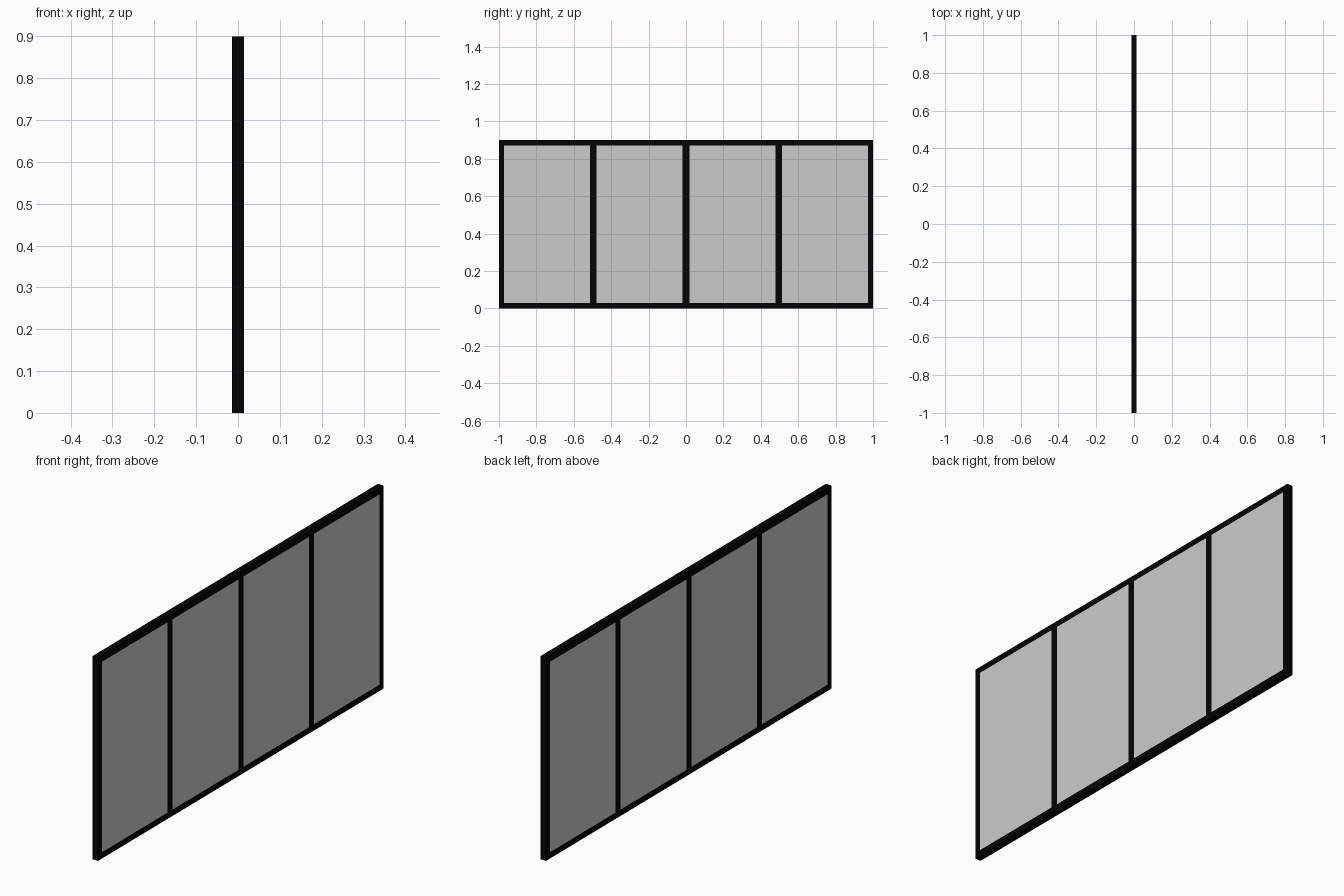
import bpy

if "Cube" in bpy.data.objects:
    bpy.data.objects.remove(bpy.data.objects["Cube"])

T = 0.028            # depth along x
H = 0.9              # overall height
EDGE = 0.028         # outer frame bar width
POST = 0.036         # inner post width


def material(name, color):
    m = bpy.data.materials.new(name)
    m.diffuse_color = color
    m.use_nodes = True
    m.node_tree.nodes["Principled BSDF"].inputs["Base Color"].default_value = m.diffuse_color
    return m


black = material("black_metal", (0.001, 0.001, 0.001, 1))
tinted = material("tinted_glass", (0.53, 0.53, 0.53, 0.62))


def box(name, y0, y1, z0, z1, depth, mat):
    bpy.ops.mesh.primitive_cube_add(size=1, location=(0, (y0 + y1) / 2, (z0 + z1) / 2))
    ob = bpy.context.object
    ob.name = name
    ob.scale = (depth, y1 - y0, z1 - z0)
    bpy.ops.object.transform_apply(location=False, rotation=False, scale=True)
    ob.data.materials.append(mat)
    return ob


# Outer frame
box("bottom_rail", -1, 1, 0, EDGE, T, black)
box("top_rail", -1, 1, H - EDGE, H, T, black)
box("end_post_left", -1, -1 + EDGE, EDGE, H - EDGE, T, black)
box("end_post_right", 1 - EDGE, 1, EDGE, H - EDGE, T, black)

# Inner posts
centres = (-0.496, 0, 0.496)
for i, y in enumerate(centres):
    box(f"inner_post_{i + 1}", y - POST / 2, y + POST / 2, EDGE, H - EDGE, T, black)

# Glass panes fill the openings, flush with the frame
starts = [-1 + EDGE] + [y + POST / 2 for y in centres]
ends = [y - POST / 2 for y in centres] + [1 - EDGE]
for i, (a, b) in enumerate(zip(starts, ends)):
    box(f"glass_pane_{i + 1}", a, b, EDGE, H - EDGE, T, tinted)
